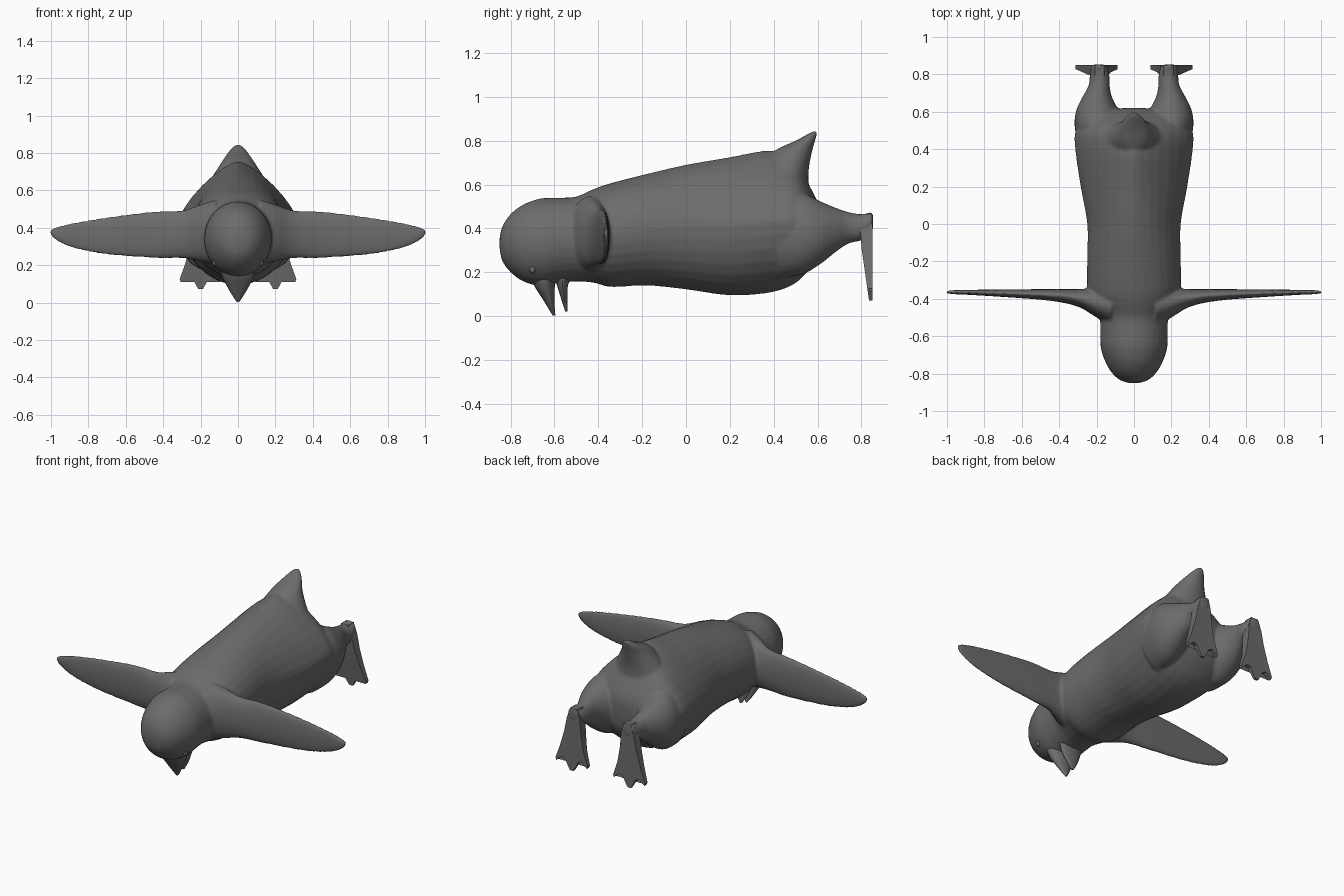
import bpy, bmesh, math
from mathutils import Vector

if "Cube" in bpy.data.objects:
    bpy.data.objects.remove(bpy.data.objects["Cube"])

grey = bpy.data.materials.new("dark grey")
grey.diffuse_color = (0.15, 0.15, 0.15, 1)
grey.use_nodes = True
grey.node_tree.nodes["Principled BSDF"].inputs["Base Color"].default_value = grey.diffuse_color

def spline(rows, steps=5):
    """Smoothly interpolate a list of equal-length rows."""
    v = [Vector(r) for r in rows]
    out = []
    for i in range(len(v) - 1):
        a, b, c, d = v[max(i - 1, 0)], v[i], v[i + 1], v[min(i + 2, len(v) - 1)]
        for k in range(steps):
            t = k / steps
            out.append(b + 0.5 * t * ((c - a) + t * ((2 * a - 5 * b + 4 * c - d)
                       + t * (3 * (b - c) + d - a))))
    return out + [v[-1]]

def loft(bm, axis, rows, side=1, n=32):
    """Skin oval sections (position, u0, u1, v0, v1, peak) along an axis."""
    rings = []
    for t, u0, u1, v0, v1, peak in spline(rows):
        ring = []
        for k in range(n):
            a = 2 * math.pi * k / n
            c, s = math.cos(a), math.sin(a)
            e = peak if s > 0 else 1
            u = (u0 + u1) / 2 + (u1 - u0) / 2 * math.copysign(abs(c) ** e, c)
            v = (v0 + v1) / 2 + (v1 - v0) / 2 * math.copysign(abs(s) ** e, s)
            x, y, z = {"x": (t, u, v), "y": (u, t, v), "z": (u, v, t)}[axis]
            ring.append(bm.verts.new((side * x, y, z)))
        rings.append(ring)
    for r, q in zip(rings, rings[1:]):
        for k in range(n):
            bm.faces.new((r[k], r[(k + 1) % n], q[(k + 1) % n], q[k]))
    bm.faces.new(rings[0])
    bm.faces.new(rings[-1])

def finish(bm, name, angle=None):
    bmesh.ops.recalc_face_normals(bm, faces=bm.faces)
    me = bpy.data.meshes.new(name)
    bm.to_mesh(me)
    bm.free()
    me.materials.append(grey)
    ob = bpy.data.objects.new(name, me)
    bpy.context.collection.objects.link(ob)
    if angle:
        bpy.ops.object.select_all(action='DESELECT')
        ob.select_set(True)
        bpy.context.view_layer.objects.active = ob
        bpy.ops.object.shade_smooth_by_angle(angle=math.radians(angle))
    return ob

# Head and torso: y, half width, bottom, top, peakedness of the back
torso = [(-.85, .025, .305, .36, 1), (-.837, .07, .25, .41, 1), (-.80, .115, .20, .465, 1),
         (-.74, .152, .157, .51, 1), (-.66, .178, .137, .537, 1), (-.58, .18, .15, .54, 1),
         (-.50, .185, .158, .545, 1), (-.42, .225, .152, .58, 1), (-.34, .25, .133, .607, 1),
         (-.18, .25, .14, .648, 1.05), (0, .25, .122, .69, 1.15), (.2, .285, .095, .725, 1.3),
         (.38, .312, .107, .755, 1.45), (.49, .315, .145, .72, 1.4), (.56, .27, .21, .60, 1.1),
         (.605, .17, .28, .51, 1), (.62, .05, .36, .45, 1)]
# Tail: z, half width, front y, back y
tail = [(.52, .22, .30, .575), (.60, .185, .32, .56), (.67, .14, .35, .56),
        (.75, .088, .40, .575), (.80, .055, .50, .589), (.83, .03, .555, .597),
        (.845, .01, .585, .598)]
# Flipper: x, front y, back y, bottom, top
flipper = [(.12, -.54, -.33, .20, .55), (.20, -.50, -.342, .22, .525), (.30, -.442, -.348, .237, .492),
           (.45, -.41, -.348, .238, .487), (.70, -.39, -.35, .256, .457), (.88, -.379, -.352, .29, .427),
           (.97, -.375, -.354, .33, .405), (1.005, -.371, -.358, .365, .387)]
# Leg: y, inner x, outer x, bottom, top
leg = [(.42, .03, .30, .17, .56), (.53, .06, .318, .19, .56), (.61, .085, .308, .235, .525),
       (.68, .118, .275, .29, .495), (.74, .13, .243, .33, .475), (.80, .132, .236, .345, .465),
       (.84, .145, .23, .37, .473), (.853, .16, .22, .40, .468)]

bm = bmesh.new()
loft(bm, "y", [(y, -w, w, b, t, p) for y, w, b, t, p in torso])
loft(bm, "z", [(z, -w, w, f, b, 1) for z, w, f, b in tail])
for side in (1, -1):
    loft(bm, "x", [r + (1,) for r in flipper], side)
    loft(bm, "y", [r + (1,) for r in leg], side)
body = finish(bm, "body")
# Fuse the parts into one soft skin
fuse = body.modifiers.new("fuse", 'REMESH')
fuse.mode = 'VOXEL'
fuse.voxel_size = 0.008
fuse.use_smooth_shade = True
soft = body.modifiers.new("soften", 'SMOOTH')
soft.factor = 0.5
soft.iterations = 7

# Beak halves: z, half width, front y, back y
upper = [(.22, .105, -.72, -.59), (.14, .085, -.692, -.598), (.08, .055, -.655, -.60),
         (.03, .025, -.625, -.598), (.003, .006, -.608, -.595)]
lower = [(.22, .09, -.61, -.51), (.14, .07, -.588, -.538), (.08, .045, -.57, -.54),
         (.02, .008, -.55, -.54)]
for name, rows in (("upper_beak", upper), ("lower_beak", lower)):
    bm = bmesh.new()
    loft(bm, "z", [(z, -w, w, f, b, 1) for z, w, f, b in rows], n=20)
    finish(bm, name, 40)

# Webbed feet: half outline (offset from foot centre, z), mirrored about its middle toe
half = [(.025, .465), (.045, .40), (.058, .31), (.082, .21), (.112, .125), (.106, .11),
        (.09, .125), (.068, .143), (.045, .135), (.028, .10), (.012, .072)]
outline = half + [(-u, z) for u, z in reversed(half)]
for side, label in ((1, "left"), (-1, "right")):
    bm = bmesh.new()
    back = [bm.verts.new((side * (.2 - .015 * max(0, (z - .2) / .25) + u), .85, z)) for u, z in outline]
    front = [bm.verts.new((v.co.x, .85 - .015 - .16 * max(0, min(z, .35) - .07) ** 1.0 * .9, z))
             for v, (u, z) in zip(back, outline)]
    n = len(back)
    bm.faces.new(back)
    # front is split into strips so the taper stays clean
    for i in range(n // 2 - 1):
        bm.faces.new((front[i], front[i + 1], front[n - 2 - i], front[n - 1 - i]))
    for i in range(n):
        j = (i + 1) % n
        bm.faces.new((back[i], back[j], front[j], front[i]))
    finish(bm, label + "_foot", 40)

# Eyes
for side, label in ((1, "left"), (-1, "right")):
    bm = bmesh.new()
    bmesh.ops.create_uvsphere(bm, u_segments=16, v_segments=10, radius=1)
    for v in bm.verts:
        v.co = Vector((side * .125 + v.co.x * .012, -.70 + v.co.y * .015, .215 + v.co.z * .02))
    finish(bm, label + "_eye", 60)
